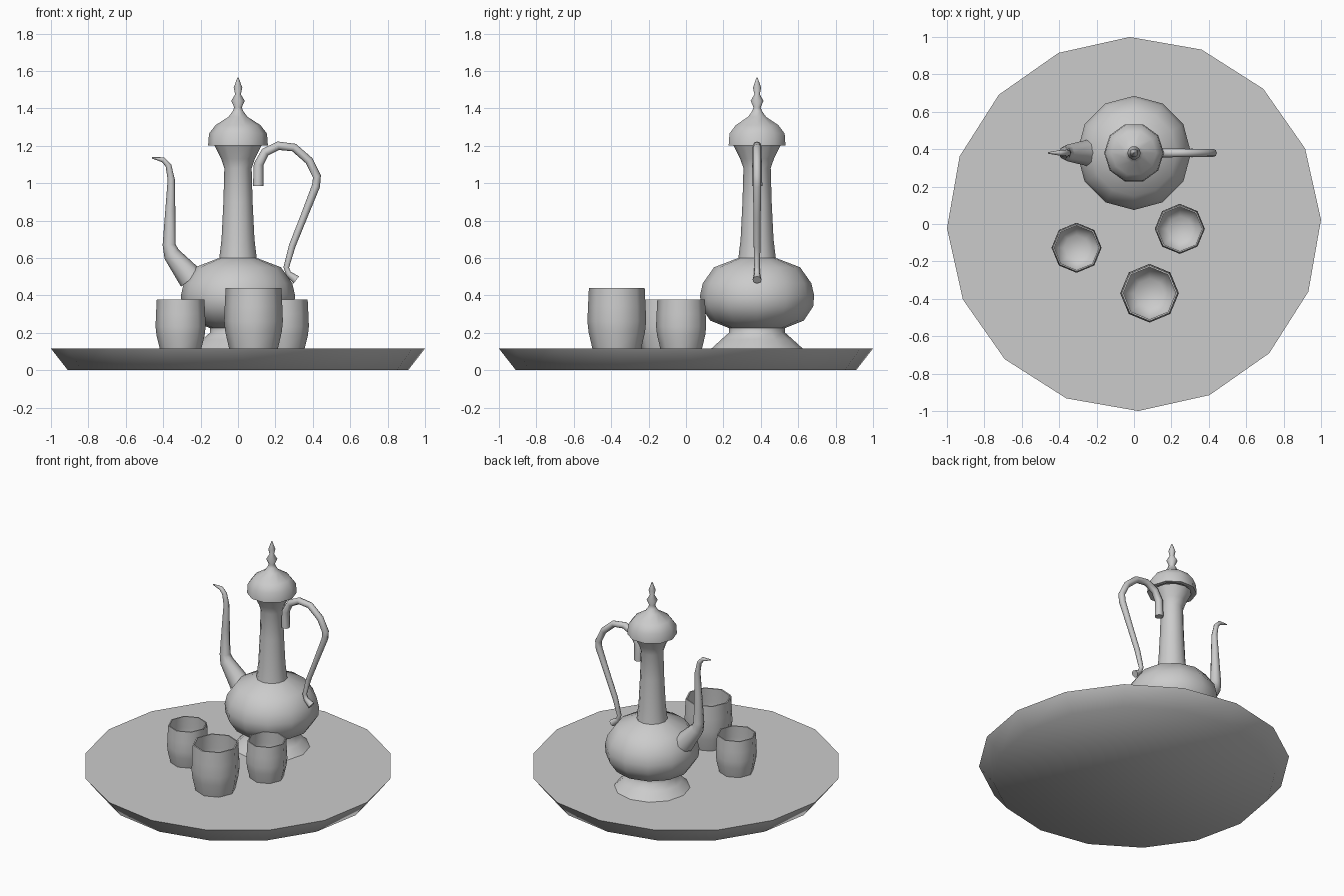
import bpy
import bmesh
from math import sin, cos, pi, radians
from mathutils import Vector

cube = bpy.data.objects.get("Cube")
if cube:
    bpy.data.objects.remove(cube)

GREY = 0.6
metal = bpy.data.materials.new("grey_metal")
metal.use_nodes = True
metal.diffuse_color = (GREY, GREY, GREY, 1)
metal.node_tree.nodes["Principled BSDF"].inputs["Base Color"].default_value = (GREY, GREY, GREY, 1)

TRAY_TOP = 0.115
POT = Vector((0, 0.38, 0))


def skin(name, rings, angle=60):
    """Join successive rings of points into a closed, smooth shaded tube."""
    bm = bmesh.new()
    loops = [[bm.verts.new(p) for p in ring] for ring in rings]
    n = len(loops[0])
    for a, b in zip(loops, loops[1:]):
        for i in range(n):
            j = (i + 1) % n
            bm.faces.new((a[i], a[j], b[j], b[i]))
    bm.faces.new(loops[0][::-1])
    bm.faces.new(loops[-1])
    bmesh.ops.recalc_face_normals(bm, faces=bm.faces)
    mesh = bpy.data.meshes.new(name)
    bm.to_mesh(mesh)
    bm.free()
    mesh.materials.append(metal)
    obj = bpy.data.objects.new(name, mesh)
    bpy.context.collection.objects.link(obj)
    bpy.ops.object.select_all(action='DESELECT')
    obj.select_set(True)
    bpy.context.view_layer.objects.active = obj
    bpy.ops.object.shade_smooth_by_angle(angle=radians(angle))
    return obj


def lathe(name, profile, sides, centre, turn=0.0):
    """Spin (radius, height) points around a vertical axis."""
    rings = [[centre + Vector((r * cos(turn + 2 * pi * i / sides),
                               r * sin(turn + 2 * pi * i / sides), z))
              for i in range(sides)] for r, z in profile]
    return skin(name, rings)


def tube(name, path, sides):
    """Sweep a round section along (x, z, radius) points in the pot's plane."""
    pts = [Vector((x, 0, z)) for x, z, r in path]
    side = Vector((0, 1, 0))
    rings = []
    for k, (x, z, r) in enumerate(path):
        along = (pts[min(k + 1, len(pts) - 1)] - pts[max(k - 1, 0)]).normalized()
        across = along.cross(side)
        rings.append([POT + pts[k] + r * (cos(2 * pi * i / sides) * across
                                          + sin(2 * pi * i / sides) * side)
                      for i in range(sides)])
    return skin(name, rings)


def cup(name, x, y, radius, height):
    """Thin walled cup with a tapered foot and a hollow inside."""
    shape = [(0.83, 0), (0.96, 0.27), (1, 0.45), (0.98, 0.7), (0.95, 1),
             (0.89, 1), (0.92, 0.7), (0.93, 0.45), (0.85, 0.25), (0.5, 0.1)]
    lathe(name, [(r * radius, TRAY_TOP + h * height) for r, h in shape],
          8, Vector((x, y, 0)))


# Tray
lathe("tray", [(0.91, 0), (1.0, TRAY_TOP)], 16, Vector((0, 0, 0)), radians(1.3))

# Pot: foot, belly and neck in one profile
lathe("pot_body", [(0.245, TRAY_TOP), (0.19, 0.165), (0.15, 0.2), (0.15, 0.225),
                   (0.25, 0.265), (0.3, 0.34), (0.305, 0.4), (0.29, 0.465),
                   (0.23, 0.55), (0.1, 0.6), (0.088, 0.7), (0.078, 0.9),
                   (0.073, 1.08), (0.09, 1.13), (0.125, 1.2)], 12, POT)

# Lid with its finial
lathe("pot_lid", [(0.11, 1.215), (0.135, 1.2), (0.16, 1.2), (0.155, 1.265),
                  (0.12, 1.31), (0.05, 1.355), (0.028, 1.385), (0.02, 1.405),
                  (0.036, 1.44), (0.015, 1.475), (0.023, 1.51), (0.003, 1.565)], 10, POT)

# Spout
tube("spout", [(-0.25, 0.49, 0.07), (-0.355, 0.62, 0.045), (-0.368, 0.67, 0.035),
               (-0.362, 0.85, 0.027), (-0.357, 1.02, 0.019), (-0.372, 1.095, 0.016),
               (-0.4, 1.125, 0.014), (-0.46, 1.136, 0.004)], 8)

# Handle
tube("handle", [(0.108, 0.985, 0.028), (0.11, 1.1, 0.026), (0.145, 1.165, 0.024),
                (0.215, 1.2, 0.023), (0.3, 1.19, 0.022), (0.38, 1.12, 0.022),
                (0.422, 1.035, 0.022), (0.417, 0.985, 0.022), (0.35, 0.815, 0.019),
                (0.29, 0.665, 0.018), (0.258, 0.55, 0.015), (0.27, 0.515, 0.016),
                (0.312, 0.483, 0.024)], 8)

# Cups
cup("large_cup", 0.083, -0.37, 0.157, 0.325)
cup("right_cup", -0.307, -0.127, 0.134, 0.263)
cup("left_cup", 0.245, -0.026, 0.134, 0.263)
